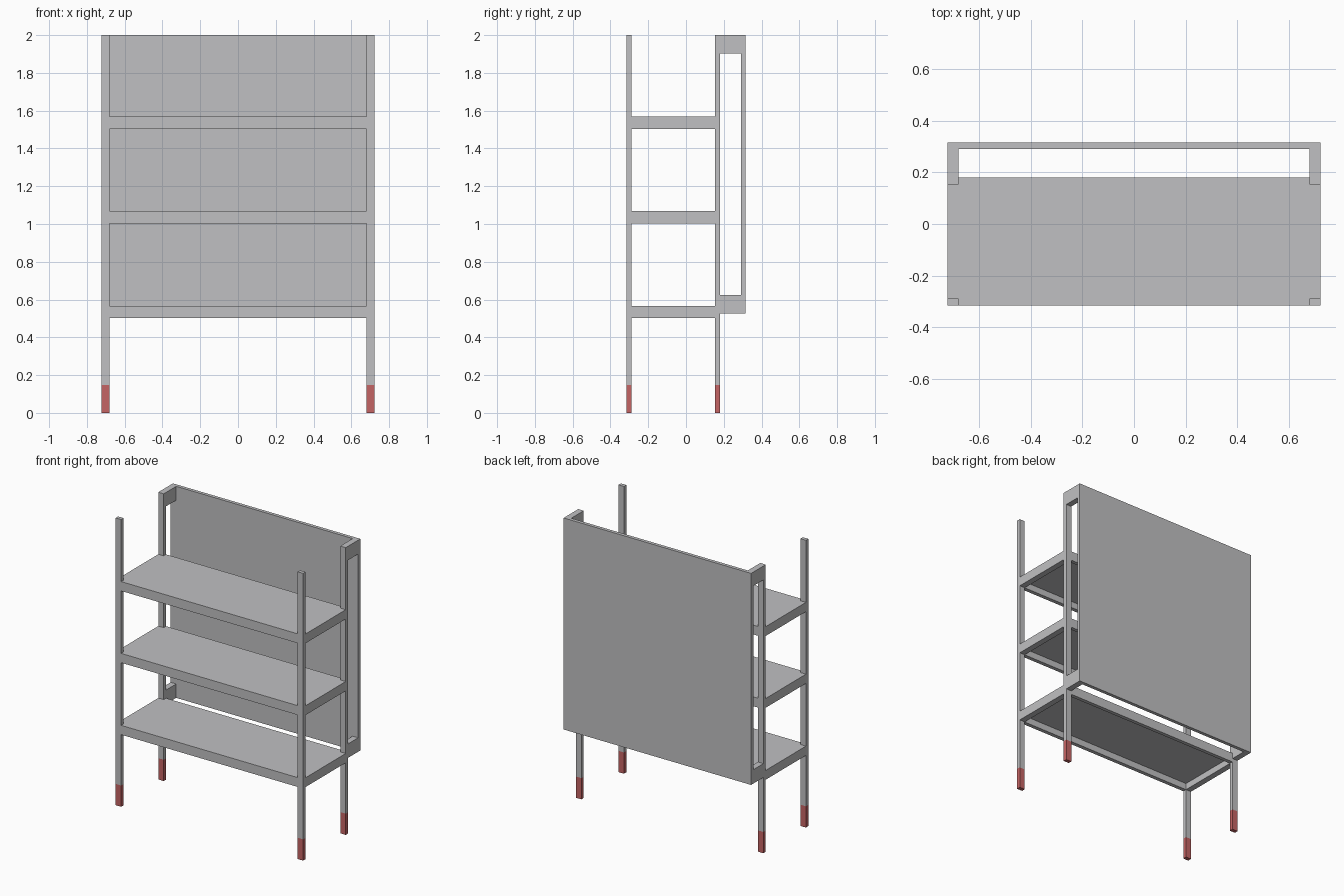
import bpy
import bmesh
from mathutils import Vector

cube = bpy.data.objects.get("Cube")
if cube:
    bpy.data.objects.remove(cube, do_unlink=True)


def material(name, rgb):
    mat = bpy.data.materials.new(name)
    mat.use_nodes = True
    colour = (*rgb, 1.0)
    mat.diffuse_color = colour
    mat.node_tree.nodes["Principled BSDF"].inputs["Base Color"].default_value = colour
    return mat


GREY = material("light grey", (0.53, 0.53, 0.54))
RED = material("foot red", (0.56, 0.13, 0.13))


def boxes(name, mat, *spans):
    """One object made of boxes, each given as x, y and z ranges."""
    bm = bmesh.new()
    for span in spans:
        lo = Vector([min(s) for s in span])
        hi = Vector([max(s) for s in span])
        verts = bmesh.ops.create_cube(bm, size=1)["verts"]
        bmesh.ops.scale(bm, vec=hi - lo, verts=verts)
        bmesh.ops.translate(bm, vec=(lo + hi) / 2, verts=verts)
    mesh = bpy.data.meshes.new(name)
    bm.to_mesh(mesh)
    bm.free()
    mesh.materials.append(mat)
    obj = bpy.data.objects.new(name, mesh)
    bpy.context.collection.objects.link(obj)
    return obj


# Shared dimensions
X_OUT, X_IN = 0.722, 0.68
FRONT = (-0.315, -0.288)
REAR = (0.154, 0.18)
BACK = (0.291, 0.315)
TOP, FOOT = 2.0, 0.148
PANEL_LOW = 0.527
BRACKET = 0.097
SHELF_H, BOARD_T = 0.065, 0.02
INNER_Y = (FRONT[1], REAR[0])
ACROSS = (-X_IN, X_IN)

# Posts with coloured feet, and the brackets that carry the back panel
for side, sign in (("left", 1), ("right", -1)):
    post_x = (sign * X_IN, sign * X_OUT)
    for place, post_y in (("front", FRONT), ("rear", REAR)):
        boxes(f"{place}_{side}_post", GREY, (post_x, post_y, (FOOT, TOP)))
        boxes(f"{place}_{side}_foot", RED, (post_x, post_y, (0, FOOT)))
    bracket_y = (REAR[1], BACK[0])
    boxes(f"{side}_panel_brackets", GREY,
          (post_x, bracket_y, (PANEL_LOW, PANEL_LOW + BRACKET)),
          (post_x, bracket_y, (TOP - BRACKET, TOP)))

# Shelves: a beam frame with a thin board set flush with its top
for level, base in (("lower", 0.502), ("middle", 1.003), ("upper", 1.503)):
    z = (base, base + SHELF_H)
    boxes(f"{level}_shelf_frame", GREY,
          (ACROSS, FRONT, z), (ACROSS, REAR, z),
          ((X_IN, X_OUT), INNER_Y, z), ((-X_OUT, -X_IN), INNER_Y, z))
    boxes(f"{level}_shelf_board", GREY, (ACROSS, INNER_Y, (z[1] - BOARD_T, z[1])))

# Back panel
boxes("back_panel", GREY, ((-X_OUT, X_OUT), BACK, (PANEL_LOW, TOP)))
